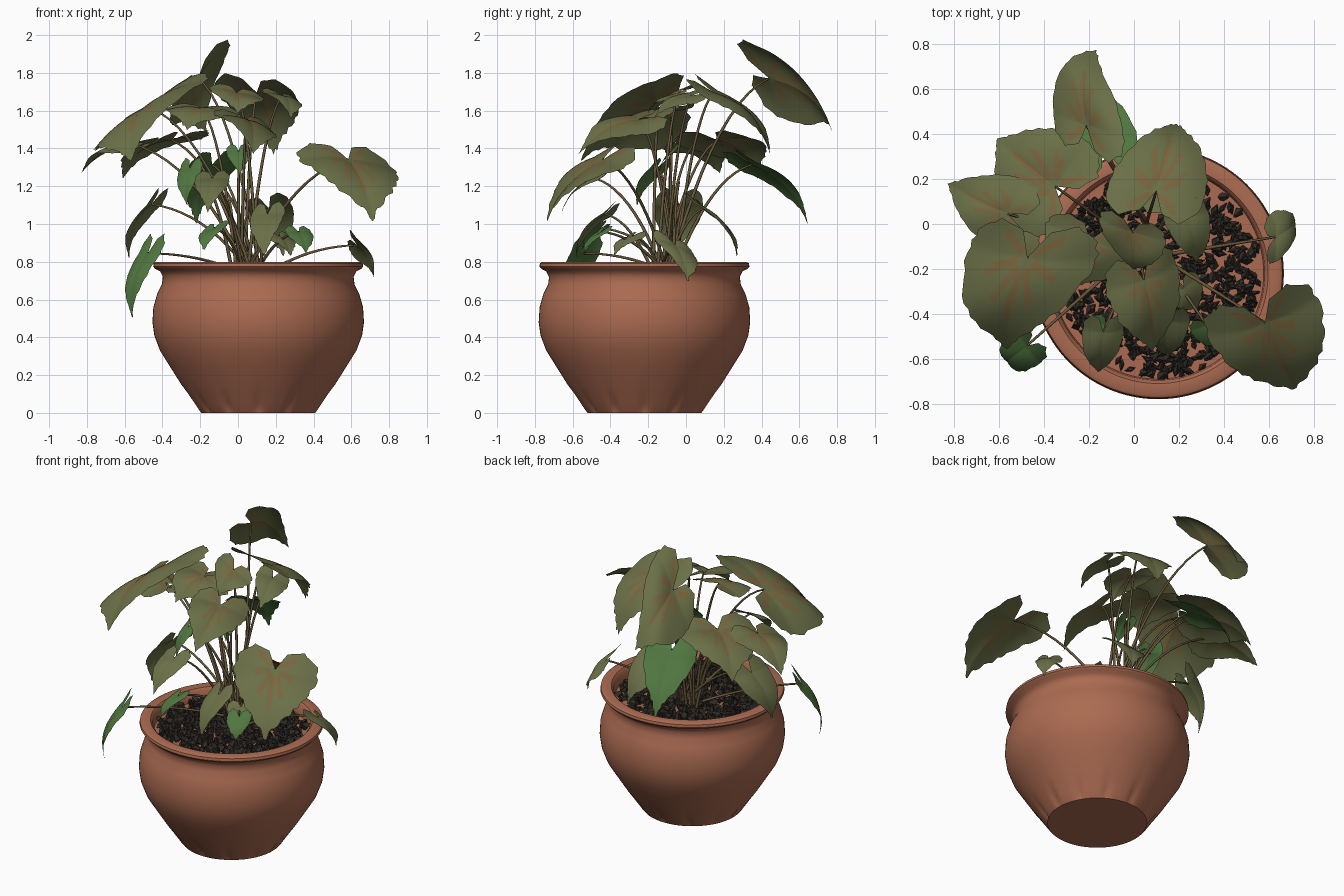
import bpy, bmesh, math, random
from mathutils import Vector as V, Matrix

if "Cube" in bpy.data.objects:
    bpy.data.objects.remove(bpy.data.objects["Cube"])

random.seed(4)
CX, CY = 0.107, -0.22          # pot axis


def mat(name, r, g, b):
    m = bpy.data.materials.new(name)
    m.diffuse_color = (r, g, b, 1)
    m.use_nodes = True
    m.node_tree.nodes["Principled BSDF"].inputs["Base Color"].default_value = m.diffuse_color
    return m


TERRACOTTA = mat("terracotta", .41, .148, .083)
SOIL = mat("dark_bark", .03, .025, .02)
OLIVE = mat("olive_leaf", .145, .16, .063)
GREEN = mat("green_leaf", .08, .18, .05)
VEIN = mat("brown_vein", .19, .13, .048)
STEM = mat("brown_stem", .14, .10, .045)


def finish(name, bm, mats, smooth=True):
    me = bpy.data.meshes.new(name)
    bm.to_mesh(me)
    bm.free()
    for m in mats:
        me.materials.append(m)
    ob = bpy.data.objects.new(name, me)
    bpy.context.collection.objects.link(ob)
    if smooth:
        bpy.ops.object.select_all(action='DESELECT')
        ob.select_set(True)
        bpy.context.view_layer.objects.active = ob
        bpy.ops.object.shade_smooth_by_angle(angle=math.radians(40))
    return ob


# ---- pot: lathed profile with small dents pressed in just above the foot
profile = [(.302, 0), (.318, .02), (.338, .05), (.372, .1), (.407, .15), (.47, .25), (.52, .33), (.55, .41),
           (.56, .48), (.555, .56), (.535, .63), (.51, .68), (.505, .72), (.52, .75), (.545, .762), (.556, .775),
           (.553, .792), (.54, .8), (.49, .797), (.475, .78), (.47, .72)]
N = 120
bm = bmesh.new()
rings = []
for r, z in profile:
    ring = []
    for i in range(N):
        a = 2 * math.pi * i / N
        dent = .016 * max(0, math.cos(12 * a)) ** 3 * max(0, 1 - z / .15) * min(1, z / .02)
        ring.append(bm.verts.new((CX + (r - dent) * math.cos(a), CY + (r - dent) * math.sin(a), z)))
    rings.append(ring)
for lo, hi in zip(rings, rings[1:]):
    for i in range(N):
        j = (i + 1) % N
        bm.faces.new((lo[i], lo[j], hi[j], hi[i]))
bm.faces.new(rings[0][::-1])
bm.faces.new(rings[-1])
finish("pot", bm, [TERRACOTTA])

# ---- bark chips scattered over the filled pot
bm = bmesh.new()
for k in range(780):
    a, r = random.uniform(0, 2 * math.pi), .46 * math.sqrt(random.random())
    rot = Matrix.Rotation(random.uniform(0, 6.28), 4, 'Z') @ Matrix.Rotation(random.uniform(-1, 1), 4, 'X')
    M = Matrix.Translation((CX + r * math.cos(a), CY + r * math.sin(a), random.uniform(.72, .755))) @ rot
    M = M @ Matrix.Diagonal((random.uniform(.01, .02), random.uniform(.018, .034), random.uniform(.01, .022), 1))
    bmesh.ops.create_cone(bm, cap_ends=True, segments=4, radius1=1.2, radius2=.5, depth=2, matrix=M)
finish("bark_chips", bm, [SOIL], False)

# ---- half outline of a heart-shaped leaf: (side, along), tip to notch
HALF = [(0, 1), (.2, .84), (.55, .62), (.85, .36), (1, .06), (.92, -.18), (.6, -.33), (.22, -.25), (.03, -.03)]
stem_paths = []


def leaf(name, base, tip, side, colour=OLIVE):
    """base = back edge of the blade, tip = point, side = half-width vector."""
    B, T, S = V(base), V(tip), V(side)
    A = B.lerp(T, .25)                       # stem joint
    L = T - A
    n = S.cross(L).normalized()
    if n.z < 0:
        n = -n
    half = []
    for p, q in zip(HALF, HALF[1:]):
        for k in range(4):
            t = k / 4
            j = 1 + random.uniform(-.035, .03) * (0 if p[0] == 0 and k == 0 else 1)
            half.append(((p[0] + (q[0] - p[0]) * t) * j, (p[1] + (q[1] - p[1]) * t) * j))
    half.append(HALF[-1])
    outline = half[::-1] + [(-s, a) for s, a in half[1:]]
    sl, ll, wave = S.length, L.length, random.uniform(0, 6)

    def place(s, a):
        lift = .13 * ll * (1 - (2 * a - 1) ** 2 if a > 0 else 2 * a)
        lift += sl * (.16 * abs(s) - .3 * s * s) + .03 * sl * math.sin(5 * a + 3 * s + wave)
        return A + L * a + S * s + n * lift

    bm = bmesh.new()
    R = 8
    centre = bm.verts.new(place(0, 0))
    grid = [[bm.verts.new(place(s * k / R, a * k / R)) for s, a in outline] for k in range(1, R + 1)]

    def paint(f, s, a):
        r, ang = math.hypot(s, a), math.atan2(abs(s), a)
        rib = abs(s) < .06 and -.02 < a < .6
        fork = r < .52 and min(abs(ang - w) for w in (.62, 1.3, 2.0)) * r < .045
        if colour is OLIVE and sl > .14 and (rib or fork):
            f.material_index = 1

    for i in range(len(outline) - 1):
        (s0, a0), (s1, a1) = outline[i], outline[i + 1]
        bm.faces.new((centre, grid[0][i], grid[0][i + 1]))
        for k in range(R - 1):
            f = bm.faces.new((grid[k][i], grid[k + 1][i], grid[k + 1][i + 1], grid[k][i + 1]))
            t = (k + 1.5) / R / 2
            paint(f, (s0 + s1) * t, (a0 + a1) * t)
    bmesh.ops.recalc_face_normals(bm, faces=bm.faces)
    if sum(f.normal.dot(n) for f in bm.faces) < 0:
        bmesh.ops.reverse_faces(bm, faces=bm.faces)
    finish(name, bm, [colour, VEIN])
    start = V((.06 + random.uniform(-.07, .07), -.11 + random.uniform(-.07, .07), .71))
    stem_paths.append((start, place(0, 0)))


# ---- large upper leaves
leaf("leaf_back_top", (-.23, .33, 1.87), (-.17, .78, 1.49), (.16, -.06, .19))
leaf("leaf_back_right", (.07, .05, 1.81), (.19, .45, 1.37), (.22, -.03, -.02))
leaf("leaf_right_upper", (.22, .1, 1.72), (.28, -.17, 1.56), (.1, .02, -.03))
leaf("leaf_back_left", (-.27, .1, 1.52), (-.61, .38, 1.24), (.15, .2, .02))
leaf("leaf_far_left", (-.47, 0, 1.47), (-.83, .18, 1.27), (.07, .15, .02))
leaf("leaf_front_left", (-.44, -.01, 1.71), (-.57, -.56, 1.34), (.29, -.03, .18))
leaf("leaf_centre_left", (-.17, .0, 1.65), (-.27, -.28, 1.5), (.2, -.06, -.02))
leaf("leaf_centre_top", (-.01, .02, 1.74), (.0, -.2, 1.58), (.15, -.05, -.03))
leaf("leaf_centre_front", (.03, -.14, 1.61), (.08, -.57, 1.37), (.16, .06, -.05))
leaf("leaf_front_right", (.54, -.34, 1.45), (.71, -.73, 1.01), (.25, .08, -.02))
leaf("leaf_back_green", (-.11, .25, 1.42), (-.22, .64, 1.0), (.15, .05, .02), GREEN)

# ---- small and low leaves
leaf("leaf_front_mid", (-.13, -.42, 1.3), (-.16, -.66, 1.06), (.095, 0, 0))
leaf("leaf_front_low", (.16, -.38, 1.13), (.14, -.58, .82), (.09, -.02, .01))
leaf("leaf_left_drooping", (-.42, -.02, 1.2), (-.58, -.08, .82), (.04, .13, 0))
leaf("leaf_left_green", (-.45, -.52, .96), (-.56, -.61, .5), (.06, -.08, 0), GREEN)
leaf("leaf_right_edge", (.6, -.08, .95), (.72, .01, .7), (-.01, .11, -.05))
leaf("leaf_back_low", (.14, .04, 1.17), (.24, .27, .83), (.12, -.04, .03))
leaf("leaf_mid_green", (-.25, -.12, 1.36), (-.27, -.26, 1.1), (.06, -.05, 0), GREEN)
leaf("leaf_centre_green", (0, -.05, 1.43), (.01, -.14, 1.26), (.065, 0, 0), GREEN)
leaf("leaf_low_green_a", (-.11, -.42, 1.02), (-.18, -.55, .86), (.07, -.02, .02), GREEN)
leaf("leaf_low_green_b", (.31, -.42, 1.0), (.36, -.54, .84), (.07, .03, 0), GREEN)
leaf("leaf_low_olive", (.2, -.25, .97), (.28, -.38, .83), (.07, .05, 0))

# ---- stems: arching tubes from the crown to each leaf joint, plus bare shoots
for k in range(4):
    s = V((random.uniform(-.03, .12), random.uniform(-.18, -.05), .71))
    stem_paths.append((s, s + V((random.uniform(-.25, .1), random.uniform(-.15, .1), random.uniform(.35, .6)))))
cu = bpy.data.curves.new("stems", 'CURVE')
cu.dimensions = '3D'
cu.bevel_depth = .009
cu.bevel_resolution = 1
for p, q in stem_paths:
    c = p.lerp(q, .45)
    c.z = p.z + (q.z - p.z) * .85 + .02
    sp = cu.splines.new('POLY')
    sp.points.add(11)
    for i in range(12):
        t = i / 11
        w = p * (1 - t) ** 2 + c * 2 * t * (1 - t) + q * t * t
        sp.points[i].co = (*w, 1)
        sp.points[i].radius = 1.1 - .5 * t
cu.materials.append(STEM)
stems = bpy.data.objects.new("stems", cu)
bpy.context.collection.objects.link(stems)
bpy.ops.object.select_all(action='DESELECT')
stems.select_set(True)
bpy.context.view_layer.objects.active = stems
bpy.ops.object.convert(target='MESH')
